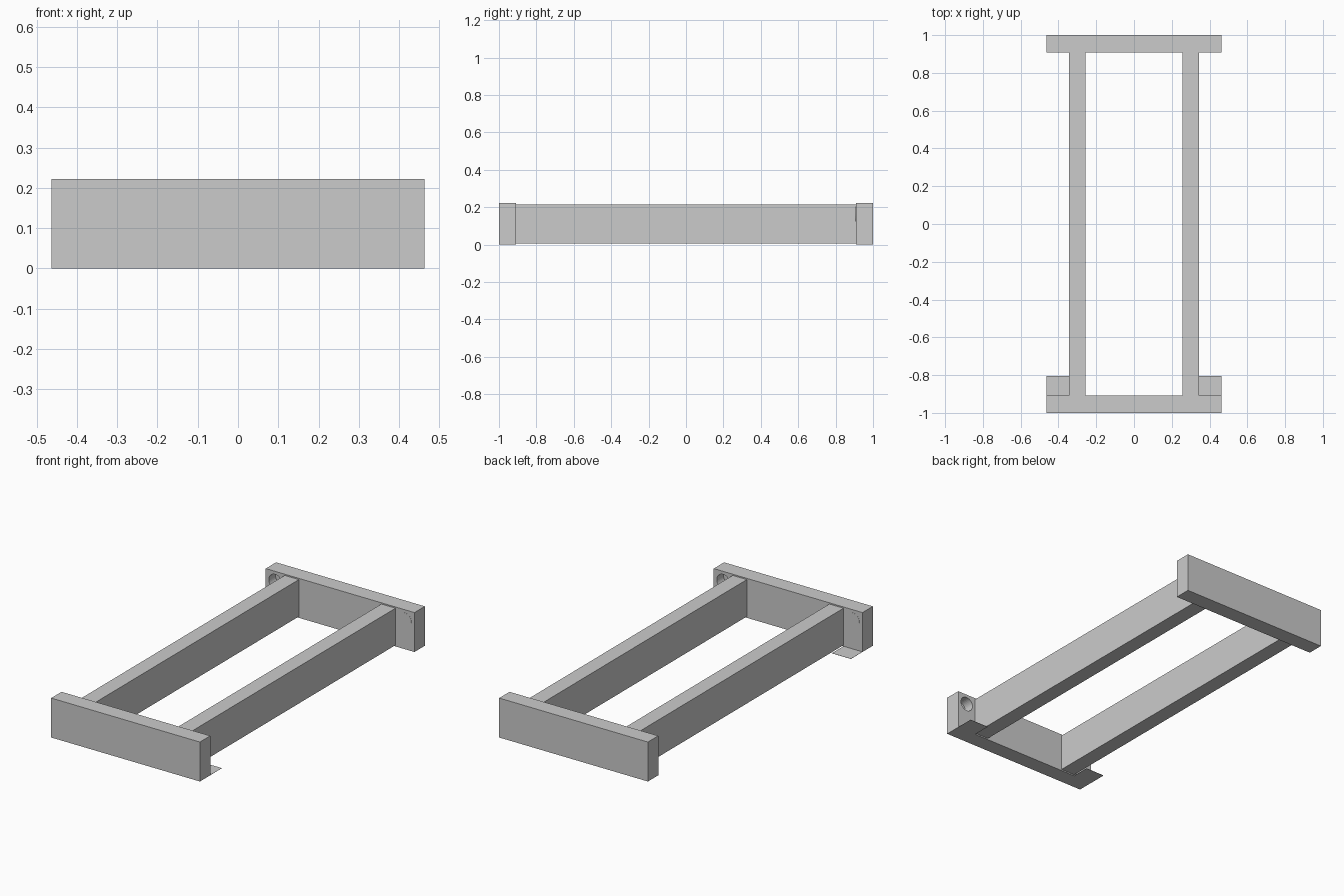
import bpy, bmesh
from math import cos, sin, tau
from mathutils import Vector

cube = bpy.data.objects.get("Cube")
if cube:
    bpy.data.objects.remove(cube, do_unlink=True)

grey = bpy.data.materials.new("plain_grey")
grey.use_nodes = True
colour = (0.6, 0.6, 0.6, 1)
grey.diffuse_color = colour
grey.node_tree.nodes["Principled BSDF"].inputs["Base Color"].default_value = colour

HALF_W, HEIGHT, BOARD = 0.463, 0.222, 0.092
RAIL_IN, RAIL_OUT = 0.257, 0.345
INNER = 1 - BOARD
HOLE_X, HOLE_Z, HOLE_R, HOLE_DEPTH = 0.404, 0.165, 0.04, 0.06


def finish(name, bm):
    mesh = bpy.data.meshes.new(name)
    bm.to_mesh(mesh)
    bm.free()
    mesh.materials.append(grey)
    obj = bpy.data.objects.new(name, mesh)
    bpy.context.collection.objects.link(obj)
    return obj


def box(name, low, high):
    low, high = Vector(low), Vector(high)
    bm = bmesh.new()
    bmesh.ops.create_cube(bm, size=1)
    for v in bm.verts:
        v.co = (low + high) / 2 + v.co * (high - low)
    return finish(name, bm)


def cylinder_y(name, x, y, z, radius, length):
    bm = bmesh.new()
    ends = []
    for side in (-1, 1):
        ring = [bm.verts.new((x + radius * cos(i * tau / 32), y + side * length / 2,
                              z + radius * sin(i * tau / 32))) for i in range(32)]
        bm.faces.new(ring)
        ends.append(ring)
    for i in range(32):
        j = (i + 1) % 32
        bm.faces.new((ends[0][i], ends[0][j], ends[1][j], ends[1][i]))
    bmesh.ops.recalc_face_normals(bm, faces=bm.faces)
    return finish(name, bm)


# End boards: one dowel socket and one flush plug on each inner face
for name, side in (("front", -1), ("back", 1)):
    board = box(name + "_board", (-HALF_W, min(side, side * INNER), 0),
                (HALF_W, max(side, side * INNER), HEIGHT))
    socket = cylinder_y(name + "_socket_cutter", -side * HOLE_X, side * INNER,
                        HOLE_Z, HOLE_R, 2 * HOLE_DEPTH)
    socket.hide_render = True
    cut = board.modifiers.new("socket", 'BOOLEAN')
    cut.operation = 'DIFFERENCE'
    cut.solver = 'EXACT'
    cut.object = socket
    # Apply the cut and drop the cutter
    bpy.context.view_layer.objects.active = board
    bpy.ops.object.modifier_apply(modifier=cut.name)
    bpy.data.objects.remove(socket, do_unlink=True)
    cylinder_y(name + "_plug", side * HOLE_X, side * (INNER + 0.009), HOLE_Z, HOLE_R, 0.02)

# Side rails and the thin tabs under the front corners
for name, side in (("left", 1), ("right", -1)):
    a, b = sorted((side * RAIL_IN, side * RAIL_OUT))
    box(name + "_rail", (a, -INNER, 0.007), (b, INNER, 0.215))
    a, b = sorted((side * RAIL_OUT, side * HALF_W))
    box(name + "_tab", (a, -INNER, 0), (b, -0.805, 0.001))
